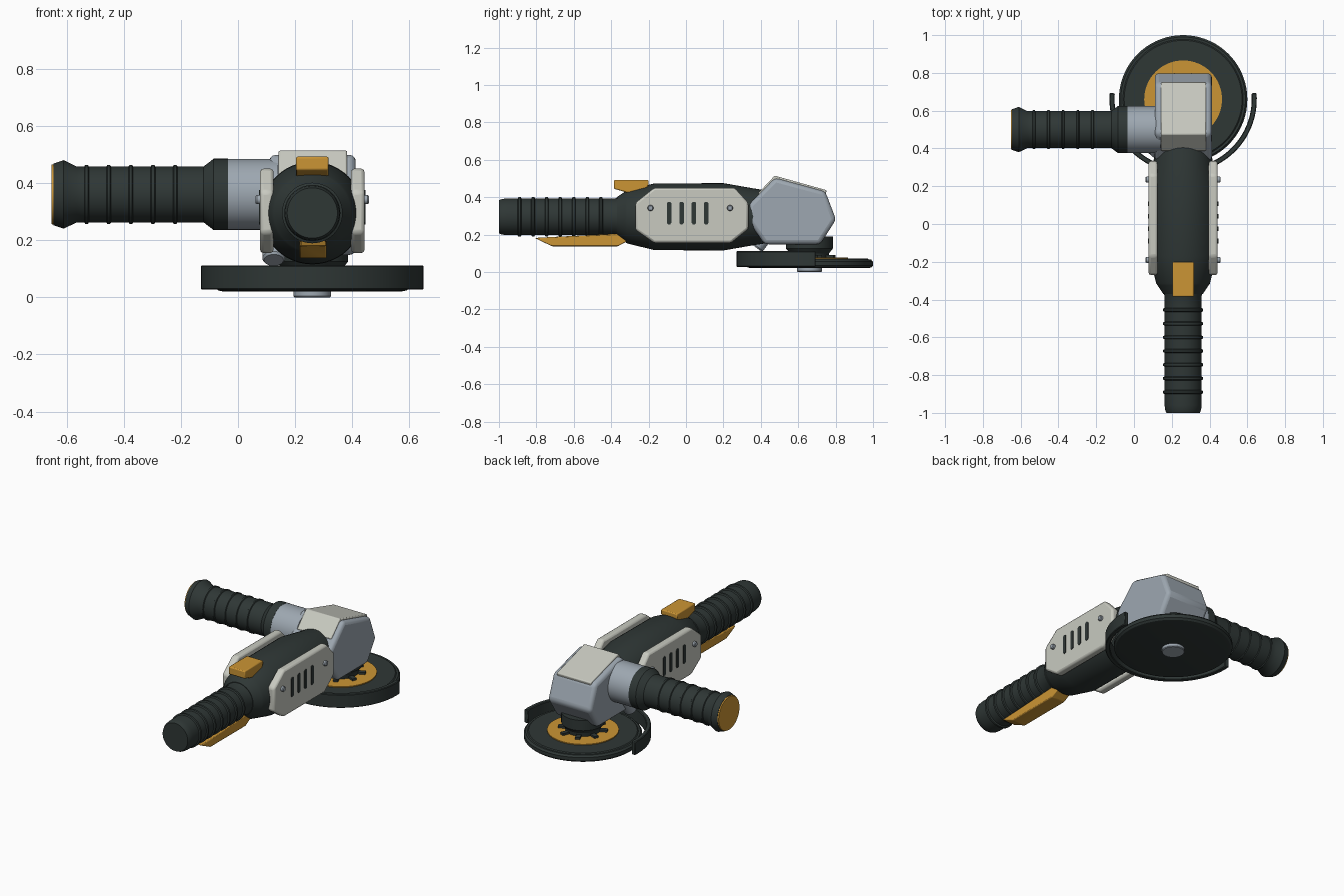
import bpy, bmesh, math
from mathutils import Vector

if "Cube" in bpy.data.objects:
    bpy.data.objects.remove(bpy.data.objects["Cube"])

def mat(name, c):
    m = bpy.data.materials.new(name)
    m.diffuse_color = (*c, 1)
    m.use_nodes = True
    m.node_tree.nodes["Principled BSDF"].inputs["Base Color"].default_value = m.diffuse_color
    return m

DARK = mat("dark rubber", (0.028, 0.038, 0.036))
STEEL = mat("blue grey metal", (0.34, 0.39, 0.44))
CREAM = mat("pale grey panel", (0.58, 0.59, 0.53))
ORANGE = mat("amber", (0.60, 0.30, 0.035))

CX, CZ = 0.26, 0.295          # main body axis
DISC = (CX, 0.66, 0)          # disc centre
X, Y, Z = (1, 0, 0), (0, 1, 0), (0, 0, 1)

def finish(name, bm, m, bevel=0, segs=2, smooth=True):
    bmesh.ops.recalc_face_normals(bm, faces=bm.faces)
    me = bpy.data.meshes.new(name)
    bm.to_mesh(me)
    bm.free()
    me.materials.append(m)
    ob = bpy.data.objects.new(name, me)
    bpy.context.collection.objects.link(ob)
    if bevel:
        b = ob.modifiers.new("bevel", 'BEVEL')
        b.width, b.segments, b.limit_method = bevel, segs, 'ANGLE'
        b.angle_limit = math.radians(25)
    if smooth:
        bpy.ops.object.select_all(action='DESELECT')
        ob.select_set(True)
        bpy.context.view_layer.objects.active = ob
        bpy.ops.object.shade_smooth_by_angle(angle=math.radians(28))
    return ob

def lathe(name, profile, axis, origin, m, n=48):
    """Revolve (position, radius) pairs round the given axis, capped at both ends."""
    bm = bmesh.new()
    q = Vector(axis).to_track_quat('Z', 'Y')
    rings = []
    for t, r in profile:
        rings.append([bm.verts.new(Vector(origin) + q @ Vector(
            (r * math.cos(2 * math.pi * i / n), r * math.sin(2 * math.pi * i / n), t)))
            for i in range(n)])
    for a, b in zip(rings, rings[1:]):
        for i in range(n):
            bm.faces.new((a[i], a[(i + 1) % n], b[(i + 1) % n], b[i]))
    bm.faces.new(rings[0])
    bm.faces.new(rings[-1])
    return finish(name, bm, m)

def prism(name, pts, x0, x1, m, bevel=0, segs=2):
    """Extrude a (y, z) outline from x0 to x1."""
    bm = bmesh.new()
    a = [bm.verts.new((x0, y, z)) for y, z in pts]
    b = [bm.verts.new((x1, y, z)) for y, z in pts]
    n = len(pts)
    bm.faces.new(a)
    bm.faces.new(b)
    for i in range(n):
        bm.faces.new((a[i], a[(i + 1) % n], b[(i + 1) % n], b[i]))
    return finish(name, bm, m, bevel, segs)

def ridges(centres, r, dr, w):
    """Profile points for raised grip rings."""
    pts = []
    for c in centres:
        pts += [(c - w, r), (c - w * 0.6, r + dr), (c + w * 0.6, r + dr), (c + w, r)]
    return pts

# rear grip and motor body
lathe("rear_grip", [(-1.0, 0.088), (-0.985, 0.095), (-0.96, 0.098)]
      + ridges([-0.89 + 0.0725 * i for i in range(7)], 0.098, 0.008, 0.010)
      + [(-0.38, 0.098), (-0.30, 0.13)], Y, (CX, 0, CZ), DARK)
lathe("motor_body", [(-0.37, 0.105), (-0.325, 0.135), (-0.315, 0.142), (-0.17, 0.178),
                     (0.20, 0.18), (0.36, 0.152), (0.44, 0.14)], Y, (CX, 0, CZ), DARK)

# side panels with vents and screws, mirrored left and right
panel = [(-0.27, 0.37), (-0.27, 0.225), (-0.17, 0.155), (0.24, 0.155),
         (0.333, 0.23), (0.333, 0.37), (0.26, 0.45), (-0.17, 0.45)]
for side, s in (("left", -1), ("right", 1)):
    prism(side + "_panel", panel, CX + s * 0.135, CX + s * 0.183, CREAM, 0.012)
    for i in range(4):
        y = -0.09 + 0.066 * i
        slot = [(y - 0.012, 0.262), (y - 0.006, 0.255), (y + 0.006, 0.255), (y + 0.012, 0.262),
                (y + 0.012, 0.368), (y + 0.006, 0.375), (y - 0.006, 0.375), (y - 0.012, 0.368)]
        prism(f"{side}_vent_{i + 1}", slot, CX + s * 0.17, CX + s * 0.187, DARK)
    for i, y in enumerate((-0.19, 0.235)):
        lathe(f"{side}_screw_{i + 1}", [(0.17, 0.016), (0.194, 0.016), (0.199, 0.012)],
              (s, 0, 0), (CX, y, 0.342), STEEL, 16)

# gear housing and its cover
prism("gear_housing", [(0.335, 0.36), (0.335, 0.27), (0.42, 0.148), (0.717, 0.148), (0.802, 0.28),
                       (0.745, 0.43), (0.476, 0.503)], 0.11, 0.412, STEEL, 0.022, 3)
prism("housing_cover", [(0.385, 0.42), (0.474, 0.515), (0.752, 0.437), (0.745, 0.41),
                        (0.48, 0.46), (0.41, 0.40)], 0.142, 0.382, CREAM, 0.006)

# side handle
lathe("handle_collar", [(-0.035, 0.124), (0.14, 0.124)], X, (0, 0.5, 0.36), STEEL)
lathe("side_handle", [(-0.645, 0.108), (-0.61, 0.12), (-0.565, 0.098)]
      + ridges([-0.53 + 0.0775 * i for i in range(5)], 0.098, 0.005, 0.008)
      + [(-0.12, 0.098), (-0.085, 0.125), (-0.035, 0.125)], X, (0, 0.5, 0.36), DARK)
lathe("handle_end_cap", [(-0.652, 0.104), (-0.644, 0.106)], X, (0, 0.5, 0.36), ORANGE)

# grinding disc, flange and spindle
lathe("grinding_disc", [(0.02, 0.31), (0.024, 0.33), (0.034, 0.34), (0.055, 0.34), (0.066, 0.33),
                        (0.066, 0.318), (0.071, 0.312), (0.071, 0.2)], Z, DISC, DARK, 72)
lathe("disc_label", [(0.06, 0.206), (0.077, 0.206)], Z, DISC, ORANGE, 64)
lathe("spindle_neck", [(0.07, 0.10), (0.10, 0.105), (0.125, 0.125), (0.19, 0.125)], Z, DISC, DARK)
lathe("spindle_nut", [(0.0, 0.062), (0.004, 0.066), (0.03, 0.066)], Z, DISC, STEEL)
for i in range(8):
    a = math.radians(45 * i + 22.5)
    bm = bmesh.new()
    bmesh.ops.create_cube(bm, size=1)
    for v in bm.verts:
        x, y, z = v.co.x * 0.06 + 0.115, v.co.y * 0.028, v.co.z * 0.02 + 0.08
        v.co = (DISC[0] + x * math.cos(a) - y * math.sin(a),
                DISC[1] + x * math.sin(a) + y * math.cos(a), z)
    finish(f"flange_tab_{i + 1}", bm, DARK, smooth=False)

# curved wheel guard around the rear half
bm = bmesh.new()
section = [(0.363, 0.027), (0.39, 0.027), (0.39, 0.112), (0.363, 0.112)]
N = 48
loops = []
for i in range(N + 1):
    a = math.radians(175 + 190 * i / N)
    loops.append([bm.verts.new((DISC[0] + r * math.cos(a), DISC[1] + r * math.sin(a), z))
                  for r, z in section])
for a, b in zip(loops, loops[1:]):
    for k in range(4):
        bm.faces.new((a[k], a[(k + 1) % 4], b[(k + 1) % 4], b[k]))
bm.faces.new(loops[0])
bm.faces.new(loops[-1])
finish("wheel_guard", bm, DARK, 0.004, 1)

# guard release lever
lathe("guard_lever", [(0, 0.034), (0.008, 0.04), (0.13, 0.04)],
      (0, 0.6, 0.8), (0.125, 0.375, 0.13), STEEL, 24)

# power switch on top and paddle below
prism("power_switch", [(-0.385, 0.445), (-0.385, 0.492), (-0.20, 0.492), (-0.20, 0.462),
                       (-0.235, 0.42), (-0.30, 0.42)], 0.203, 0.317, ORANGE, 0.006)
prism("paddle_trigger", [(-0.81, 0.182), (-0.715, 0.137), (-0.365, 0.137), (-0.305, 0.17),
                         (-0.35, 0.205), (-0.70, 0.188)], 0.216, 0.310, ORANGE, 0.005)
